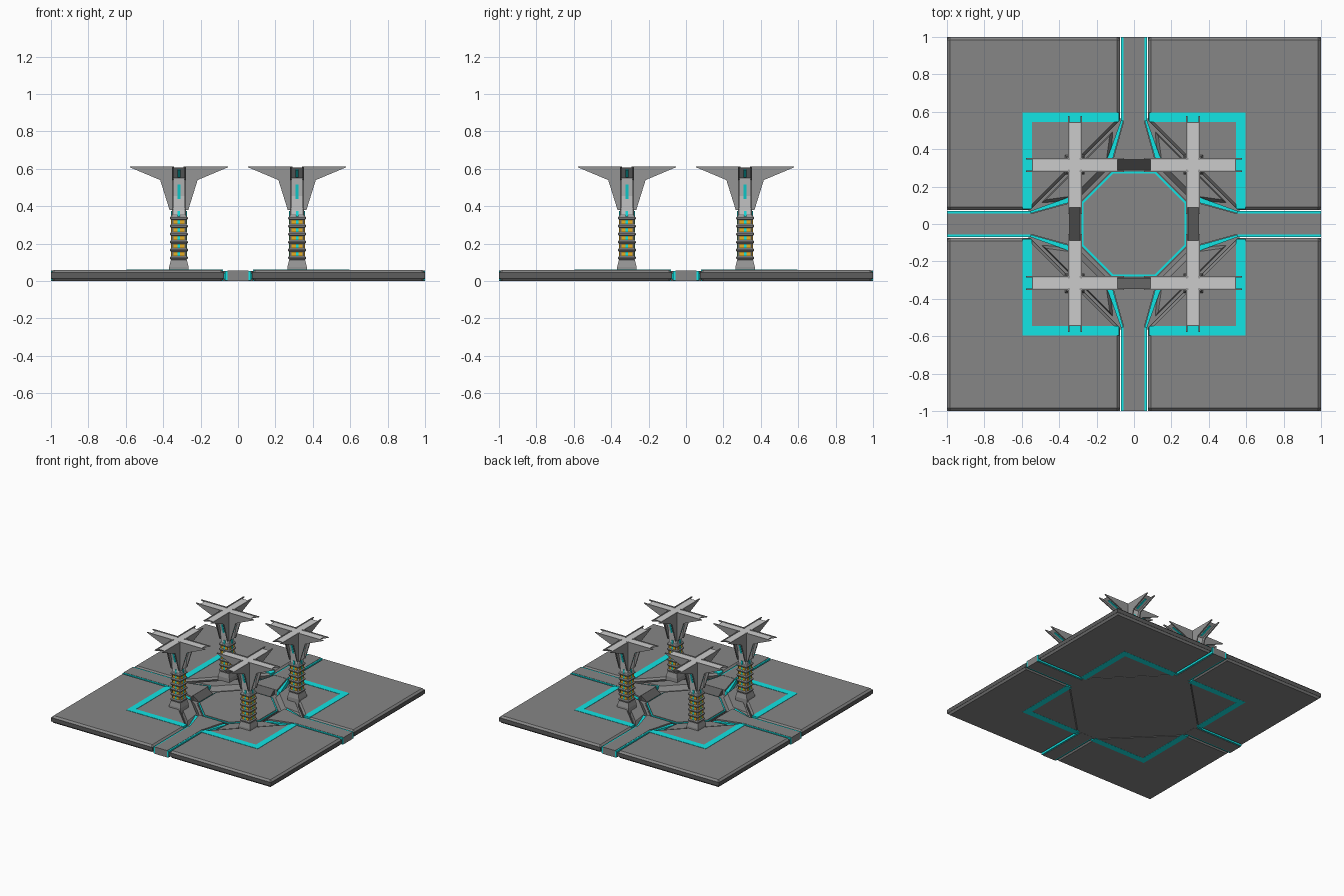
import bpy, bmesh, math
from mathutils import Matrix, Vector

if "Cube" in bpy.data.objects:
    bpy.data.objects.remove(bpy.data.objects["Cube"])


def material(name, rgb):
    m = bpy.data.materials.new(name)
    m.diffuse_color = (*rgb, 1)
    m.use_nodes = True
    m.node_tree.nodes["Principled BSDF"].inputs["Base Color"].default_value = m.diffuse_color
    return m


CYAN = material("cyan_glow", (0.006, 0.78, 0.78))
GOLD = material("amber", (0.78, 0.42, 0.02))
MID = material("mid_grey", (0.24, 0.24, 0.24))
PLATE = material("plate_grey", (0.3, 0.3, 0.3))
DARK = material("dark_grey", (0.11, 0.11, 0.11))
LIGHT = material("light_grey", (0.55, 0.55, 0.55))

ONE = [Matrix()]
SPIN = [Matrix.Rotation(i * math.pi / 2, 4, 'Z') for i in range(4)]
P = 0.316
COLS = [Matrix.Translation((x, y, 0)) for x in (-P, P) for y in (-P, P)]
COL_SIDES = [c @ r for c in COLS for r in SPIN]


def place(name, bm, places, mat=MID, bevel=0):
    """Finish a mesh and put linked copies of it at each given transform."""
    bmesh.ops.recalc_face_normals(bm, faces=bm.faces)
    me = bpy.data.meshes.new(name)
    bm.to_mesh(me)
    bm.free()
    me.materials.append(mat)
    for m in places:
        ob = bpy.data.objects.new(name, me)
        ob.matrix_world = m
        bpy.context.collection.objects.link(ob)
        if bevel:
            b = ob.modifiers.new("bevel", 'BEVEL')
            b.width, b.segments, b.limit_method = bevel, 1, 'ANGLE'


def prism(name, pts, a, b, places, mat=MID, bevel=0, upright=False):
    """Extrude a profile: along z, or along y when upright (profile in xz)."""
    bm = bmesh.new()
    to3 = (lambda u, v, w: (u, w, v)) if upright else (lambda u, v, w: (u, v, w))
    lo = [bm.verts.new(to3(u, v, a)) for u, v in pts]
    hi = [bm.verts.new(to3(u, v, b)) for u, v in pts]
    bm.faces.new(lo[::-1])
    bm.faces.new(hi)
    n = len(pts)
    for i in range(n):
        j = (i + 1) % n
        bm.faces.new((lo[i], lo[j], hi[j], hi[i]))
    place(name, bm, places, mat, bevel)


def hull(name, pts, places, mat=MID):
    bm = bmesh.new()
    for p in pts:
        bm.verts.new(p)
    bmesh.ops.convex_hull(bm, input=bm.verts)
    bmesh.ops.dissolve_limit(bm, angle_limit=0.01, verts=bm.verts, edges=bm.edges)
    place(name, bm, places, mat)


def rect(x0, x1, y0, y1):
    return [(x0, y0), (x1, y0), (x1, y1), (x0, y1)]


def sq(r):
    return rect(-r, r, -r, r)


def octagon(apothem):
    r = apothem / math.cos(math.pi / 8)
    return [(r * math.cos(math.pi * (i + .5) / 4), r * math.sin(math.pi * (i + .5) / 4)) for i in range(8)]


def corner(inner, outer):
    return [(inner, outer), (inner, 0.555), (0.555, inner), (outer, inner), (outer, outer)]


# four corner floor panels with a chamfered inner corner and a dark edge band
prism("floor_panel", corner(0.076, 0.999), 0, 0.06, SPIN, bevel=0.014)
prism("panel_edge_band", corner(0.075, 1), 0.0145, 0.0455, SPIN, DARK)

# square cyan line inlaid in the panels, visible above and below
prism("square_line", [(0.08, 0.545), (0.545, 0.545), (0.545, 0.08), (0.597, 0.08), (0.597, 0.597), (0.08, 0.597)],
      -0.001, 0.0625, SPIN, CYAN)

# channels between the panels, with cyan edges
prism("channel", rect(0.55, 1, -0.056, 0.056), 0, 0.056, SPIN)
for s in (-1, 1):
    prism("channel_light", rect(0.55, 1, s * 0.0625 - 0.0065, s * 0.0625 + 0.0065), 0.002, 0.054, SPIN, CYAN)

# sunken pit floor and central octagon
prism("pit_floor", [p for s in (1, -1) for p in ((s * 0.565, -s * 0.075), (s * 0.565, s * 0.075),
      (s * 0.075, s * 0.565), (-s * 0.075, s * 0.565))], 0.001, 0.012, ONE)
prism("centre_rim", octagon(0.288), 0.005, 0.016, ONE, DARK)
prism("centre_light", octagon(0.28), 0.005, 0.021, ONE, CYAN)
prism("centre_platform", octagon(0.27), 0.005, 0.026, ONE)

# flared paths, their side lights and a steep dark step down to the centre
path, step = [], []
for s in (-1, 1):
    path += [(0.555, s * 0.054, z) for z in (0.002, 0.054)] + [(0.345, s * 0.112, z) for z in (0.002, 0.054)]
    step += [(0.346, s * 0.09, 0.054), (0.292, s * 0.09, 0.014), (0.292, s * 0.09, 0.003), (0.346, s * 0.09, 0.003)]
    light = [(0.552, s * 0.057), (0.552, s * 0.07), (0.345, s * 0.145), (0.345, s * 0.115)]
    prism("path_light", light, 0.004, 0.044, SPIN, CYAN)
hull("path", path, SPIN)
hull("path_step", step, SPIN, DARK)

# sloped pads that carry the columns
pad = [(0.125, 0.3, 0.005), (0.3, 0.125, 0.005), (0.15, 0.325, 0.045), (0.325, 0.15, 0.045),
       (0.47, 0.13, 0.045), (0.13, 0.47, 0.045), (0.5, 0.11, 0.005), (0.11, 0.5, 0.005)]
hull("column_pad", pad, SPIN)

# column foot, shaft and neck
hull("column_foot", [(x * r, y * r, z) for x in (-1, 1) for y in (-1, 1)
                     for r, z in ((0.052, 0.01), (0.052, 0.075), (0.043, 0.112))], COLS, PLATE)
prism("column_shaft", sq(0.038), 0.1, 0.4, COLS, LIGHT, bevel=0.006)
prism("column_neck", sq(0.041), 0.335, 0.355, COLS, LIGHT, bevel=0.006)

# ring collars with amber and cyan inlays between them
for i in range(6):
    z = 0.113 + i * 0.0425
    prism("column_collar", sq(0.048), z, z + 0.021, COLS, PLATE, bevel=0.007)
    if i < 5:
        prism("amber_inlay", rect(-0.03, 0.03, 0.03, 0.0415), z + 0.021, z + 0.0425, COL_SIDES, GOLD)
        prism("inlay_light", rect(-0.007, 0.007, 0.03, 0.043), z + 0.021, z + 0.0425, COL_SIDES, CYAN)
prism("neck_light", rect(-0.007, 0.007, 0.03, 0.043), 0.34, 0.375, COL_SIDES, CYAN)

# branching capital: each arm is a light web between two side plates
plate = [(0.025, 0.38), (0.05, 0.38), (0.1, 0.54), (0.262, 0.608), (0.262, 0.612), (0.025, 0.612)]
web = [(0, 0.38), (0.044, 0.38), (0.052, 0.455), (0.08, 0.55), (0.228, 0.608), (0, 0.608)]
prism("arm_web", web, -0.03, 0.03, COL_SIDES, LIGHT, upright=True)
for s in (-1, 1):
    y0, y1 = sorted((s * 0.029, s * 0.038))
    prism("arm_plate", plate, y0, y1, COL_SIDES, PLATE, upright=True)

# cyan strips under the arms
for a, b, t0, t1 in ((web[2], web[3], -0.15, 0.65), (web[3], web[4], 0.1, 0.8)):
    a, b = Vector(a), Vector(b)
    n = Vector(((b - a).y, -(b - a).x)).normalized() * 0.003
    q = [a.lerp(b, t0) - n * 2, a.lerp(b, t1) - n * 2, a.lerp(b, t1) + n, a.lerp(b, t0) + n]
    prism("arm_light", [tuple(v) for v in q], -0.008, 0.008, COL_SIDES, CYAN, upright=True)
